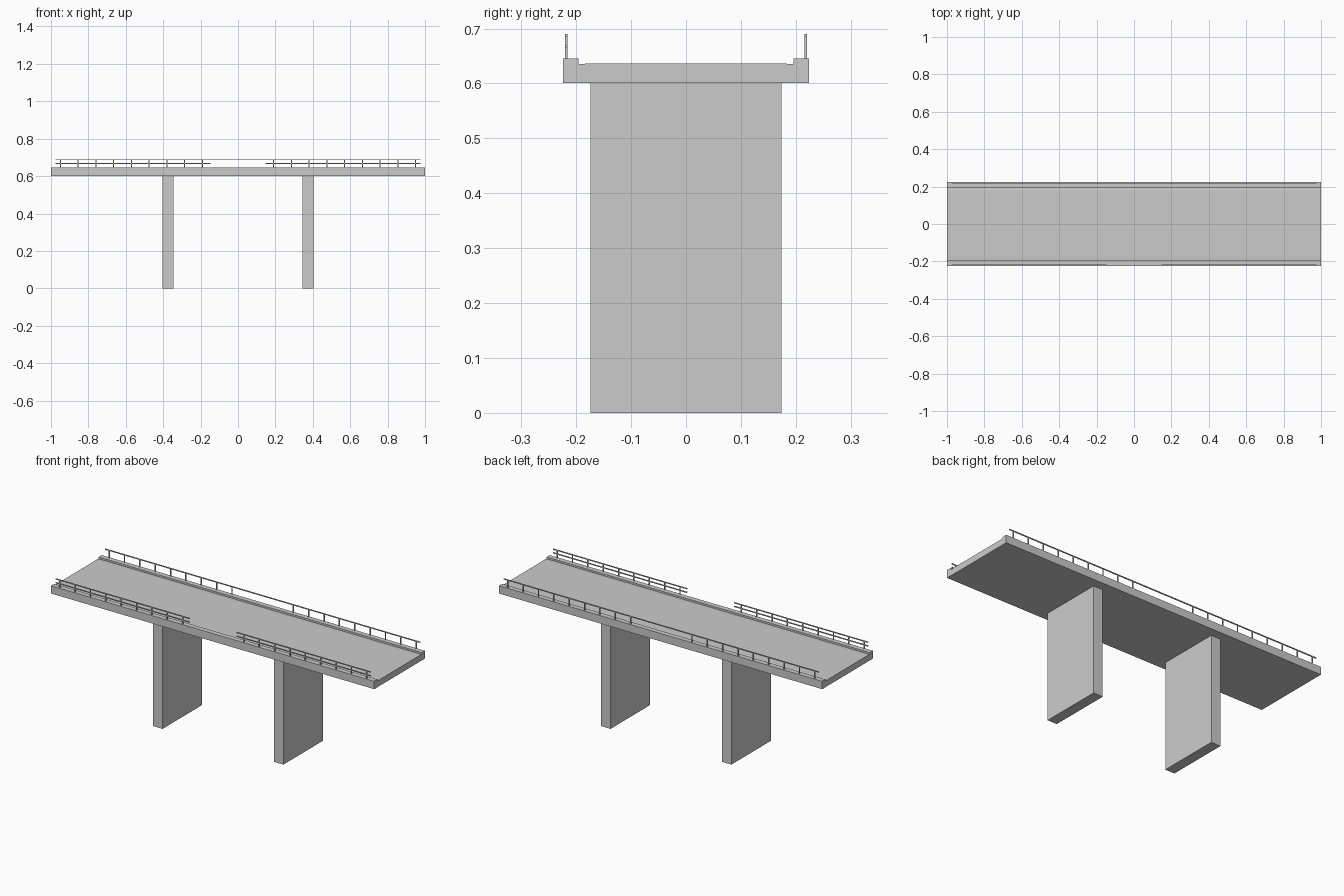
import bpy, bmesh

if "Cube" in bpy.data.objects:
    bpy.data.objects.remove(bpy.data.objects["Cube"])


def material(name, v):
    m = bpy.data.materials.new(name)
    m.diffuse_color = (v, v, v, 1)
    m.use_nodes = True
    m.node_tree.nodes["Principled BSDF"].inputs["Base Color"].default_value = m.diffuse_color
    return m


concrete = material("light_grey", 0.6)


def finish(name, bm):
    bmesh.ops.recalc_face_normals(bm, faces=bm.faces)
    me = bpy.data.meshes.new(name)
    bm.to_mesh(me)
    bm.free()
    me.materials.append(concrete)
    ob = bpy.data.objects.new(name, me)
    bpy.context.collection.objects.link(ob)
    return ob


def add_box(bm, x0, x1, y0, y1, z0, z1):
    verts = bmesh.ops.create_cube(bm, size=1)["verts"]
    for v in verts:
        v.co = (x1 if v.co.x > 0 else x0,
                y1 if v.co.y > 0 else y0,
                z1 if v.co.z > 0 else z0)


# Deck with raised kerbs: one cross-section extruded along x
half = [(0.224, 0.601), (0.224, 0.645), (0.196, 0.645), (0.196, 0.635), (0.174, 0.6365)]
profile = half + [(-y, z) for y, z in reversed(half)]
bm = bmesh.new()
face = bm.faces.new([bm.verts.new((-1, y, z)) for y, z in profile])
ext = bmesh.ops.extrude_face_region(bm, geom=[face])["geom"]
bmesh.ops.translate(bm, vec=(2, 0, 0),
                    verts=[g for g in ext if isinstance(g, bmesh.types.BMVert)])
finish("deck", bm)

# Wall piers
for side, x in (("left", -0.374), ("right", 0.374)):
    bm = bmesh.new()
    add_box(bm, x - 0.029, x + 0.029, -0.174, 0.174, 0, 0.601)
    finish(side + "_pier", bm)

# Railings: front has two stretches with a mid rail, back has one unbroken top rail
R = 0.0025
END, GAP, TOP, MID = 0.975, 0.146, 0.6875, 0.667


def railing(name, y, rails):
    bm = bmesh.new()
    for x0, x1, z in rails:
        add_box(bm, x0, x1, y - R, y + R, z - R, z + R)
    for s in (-1, 1):
        for i in range(9):
            x = s * (0.19 + i * 0.095)
            add_box(bm, x - R, x + R, y - R, y + R, 0.645, TOP - R)
    finish(name, bm)


railing("front_railing", -0.218,
        [(a, b, z) for a, b in ((-END, -GAP), (GAP, END)) for z in (TOP, MID)])
railing("back_railing", 0.218, [(-END, END, TOP)])
